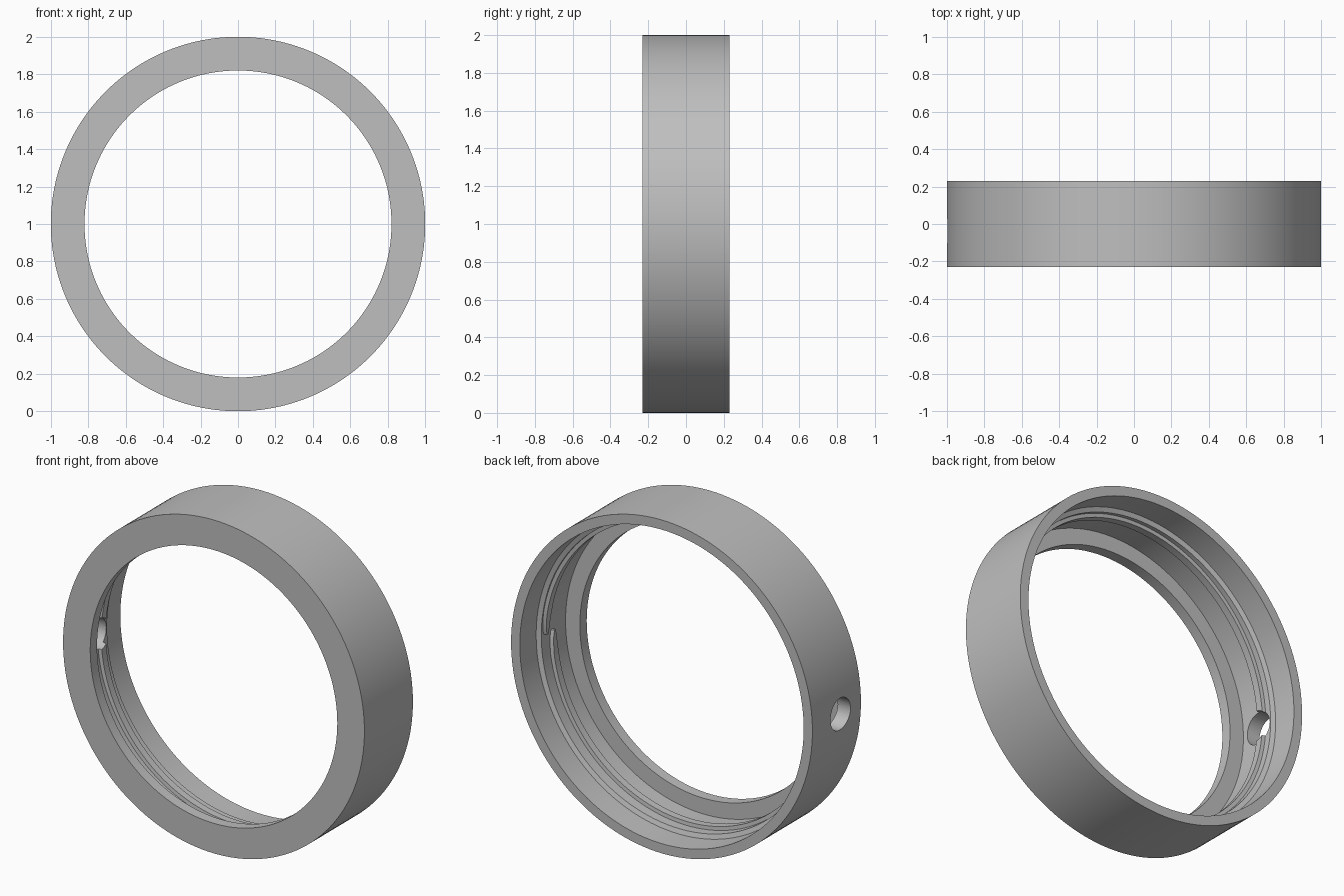
import bpy, bmesh, math
from mathutils import Vector

cube = bpy.data.objects.get("Cube")
if cube:
    bpy.data.objects.remove(cube, do_unlink=True)

grey = bpy.data.materials.new("satin_grey")
grey.use_nodes = True
grey.diffuse_color = (0.52, 0.52, 0.52, 1)
grey.node_tree.nodes["Principled BSDF"].inputs["Base Color"].default_value = grey.diffuse_color


def ring_point(r, y, a):
    return Vector((r * math.cos(a), y, 1 - r * math.sin(a)))


def sweep(name, sections, closed):
    """Skin a list of matching cross-sections into a solid."""
    bm = bmesh.new()
    rows = [[bm.verts.new(p) for p in s] for s in sections]
    n = len(rows[0])
    pairs = list(zip(rows, rows[1:])) + ([(rows[-1], rows[0])] if closed else [])
    for a, b in pairs:
        for i in range(n):
            j = (i + 1) % n
            bm.faces.new((a[i], a[j], b[j], b[i]))
    if not closed:
        bm.faces.new(rows[0])
        bm.faces.new(rows[-1])
    bmesh.ops.recalc_face_normals(bm, faces=bm.faces)
    mesh = bpy.data.meshes.new(name)
    bm.to_mesh(mesh)
    bm.free()
    mesh.materials.append(grey)
    obj = bpy.data.objects.new(name, mesh)
    bpy.context.collection.objects.link(obj)
    return obj


# Stepped ring body: narrow front lip, bore, wider back recess
profile = [(1, -0.23), (1, 0.23), (0.942, 0.23), (0.942, 0.075),
           (0.915, 0.065), (0.915, -0.165), (0.82, -0.165), (0.82, -0.23)]
STEPS = 160
body = sweep("ring_body", [[ring_point(r, y, math.tau * k / STEPS) for r, y in profile]
                           for k in range(STEPS)], True)

# Single-turn thread ridge with rounded ends
sections = []
for k in range(STEPS + 1):
    t = k / STEPS
    end = min(k, STEPS - k, 4) / 4
    half = 0.006 + 0.016 * math.sqrt(end)
    y = -0.035 + 0.07 * t
    sections.append([ring_point(r, y + d, math.tau * t) for r, d in
                     ((0.925, -half - 0.004), (0.893, -half), (0.893, half), (0.925, half + 0.004))])
thread = sweep("thread_ridge", sections, False)

# Round side hole drilled through wall and ridge
bpy.ops.mesh.primitive_cylinder_add(vertices=48, radius=0.095, depth=0.4,
                                    location=(-0.95, -0.037, 1), rotation=(0, math.pi / 2, 0))
drill = bpy.context.object
drill.name = "hole_cutter"
drill.hide_render = True
drill.data.materials.append(grey)
for obj in (body, thread):
    bpy.ops.object.select_all(action="DESELECT")
    obj.select_set(True)
    bpy.context.view_layer.objects.active = obj
    cut = obj.modifiers.new("side_hole", "BOOLEAN")
    cut.operation, cut.solver, cut.object = "DIFFERENCE", "EXACT", drill
    bpy.ops.object.modifier_apply(modifier=cut.name)
    bpy.ops.object.shade_smooth_by_angle(angle=math.radians(30))
bpy.data.objects.remove(drill, do_unlink=True)
